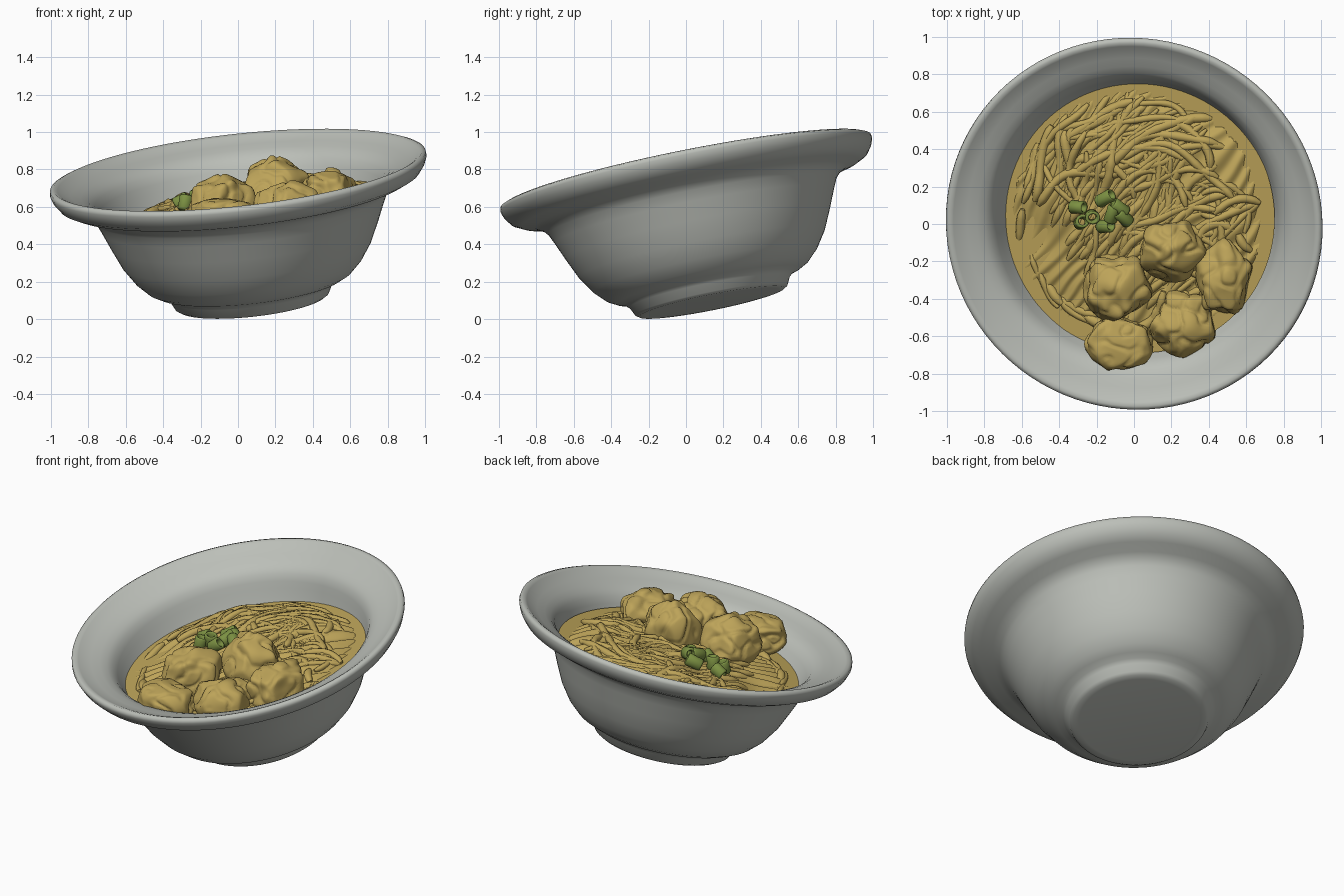
import bpy, bmesh, math, random
from mathutils import Vector, Matrix, noise

if "Cube" in bpy.data.objects:
    bpy.data.objects.remove(bpy.data.objects["Cube"])

random.seed(4)


def lean(loc, normal):
    rot = Vector((0, 0, 1)).rotation_difference(Vector(normal).normalized())
    return Matrix.Translation(loc) @ rot.to_matrix().to_4x4()


# the bowl leans toward the front left, the soup surface slightly differently
LEAN = lean((0, 0, 0.78), (-0.11, -0.2, 1))
FOOD = lean((.02, .045, .583), (-.165, -.145, 1))


def material(name, rgb):
    m = bpy.data.materials.new(name)
    m.diffuse_color = (*rgb, 1)
    m.use_nodes = True
    m.node_tree.nodes["Principled BSDF"].inputs["Base Color"].default_value = m.diffuse_color
    return m


GREY = material("grey ceramic", (0.50, 0.52, 0.48))
TAN = material("tan noodle", (0.51, 0.37, 0.10))
GREEN = material("onion green", (0.20, 0.28, 0.055))


def finish(name, bm, mat, matrix):
    bmesh.ops.recalc_face_normals(bm, faces=bm.faces)
    me = bpy.data.meshes.new(name)
    bm.to_mesh(me)
    bm.free()
    for p in me.polygons:
        p.use_smooth = True
    ob = bpy.data.objects.new(name, me)
    bpy.context.collection.objects.link(ob)
    me.materials.append(mat)
    ob.matrix_world = matrix
    return ob


def lathe(name, prof, mat, matrix, steps=96, closed=False):
    bm = bmesh.new()
    vs = [bm.verts.new((r, 0, z)) for r, z in prof]
    es = [bm.edges.new(p) for p in zip(vs, vs[1:])]
    if closed:
        es.append(bm.edges.new((vs[-1], vs[0])))
    bmesh.ops.spin(bm, geom=vs + es, cent=(0, 0, 0), axis=(0, 0, 1),
                   angle=math.tau, steps=steps, use_merge=True)
    bmesh.ops.remove_doubles(bm, verts=bm.verts, dist=1e-5)
    return finish(name, bm, mat, matrix)


# bowl: foot, outer wall, rolled lip, inner wall
lathe("bowl", [(0, -.71), (.36, -.71), (.395, -.708), (.415, -.695), (.437, -.65), (.46, -.63),
               (.50, -.617), (.55, -.59), (.61, -.53), (.67, -.44), (.72, -.33), (.76, -.235),
               (.785, -.18), (.81, -.15), (.85, -.128), (.92, -.11), (.97, -.085), (1.0, -.045),
               (1.013, -.01), (1.01, .01), (.99, .018), (.97, .008), (.95, -.006), (.90, -.026),
               (.85, -.045), (.81, -.066), (.78, -.095), (.76, -.135), (.745, -.175), (.725, -.22),
               (.675, -.34), (.58, -.48), (.4, -.58), (0, -.6)], GREY, LEAN)
lathe("soup", [(0, 0), (.4, 0), (.742, 0)], TAN, FOOD)


# noodle mound, a little higher at the back right
def mound(x, y):
    r = math.hypot(x, y * 1.02)
    h = (.07 + .04 * (x + y)) * max(0, 1 - (r / .69) ** 4)
    return h - .015 + .022 * noise.noise(Vector((x * 4, y * 4, 1)))


bm = bmesh.new()
bmesh.ops.create_grid(bm, x_segments=130, y_segments=130, size=.7)
for v in bm.verts:
    x, y = v.co.x, v.co.y
    warp = 12 * noise.noise(Vector((x * 2.5, y * 2.5, 0)))
    v.co.z = mound(x, y) + .009 * math.sin((x * .8 - y * .55) * 95 + warp)
bmesh.ops.delete(bm, geom=[v for v in bm.verts if v.co.xy.length > .68], context='VERTS')
finish("noodle_mound", bm, TAN, FOOD)

# noodle strands that follow the mound
cu = bpy.data.curves.new("noodle_strands", 'CURVE')
cu.dimensions = '3D'
cu.bevel_depth = .022
cu.bevel_resolution = 2
cu.use_fill_caps = True
cu.resolution_u = 2


def strand(x, y, ang, turn, length, lift):
    pts, step = [], .03
    lift -= .012
    for i in range(int(length / step)):
        if math.hypot(x, y) > .67:
            break
        bump = .022 * noise.noise(Vector((x * 5, y * 5, lift * 300)))
        pts.append((x, y, mound(x, y) + lift + bump))
        ang += turn * step + .2 * noise.noise(Vector((x * 5, y * 5, lift * 100)))
        x += step * math.cos(ang)
        y += step * math.sin(ang)
    if len(pts) < 5:
        return
    sp = cu.splines.new('NURBS')
    sp.points.add(len(pts) - 1)
    size = random.uniform(.65, 1.3)
    for i, (p, c) in enumerate(zip(sp.points, pts)):
        p.co = (*c, 1)
        p.radius = size * (.5 if i in (0, len(pts) - 1) else random.uniform(.85, 1.1))
    sp.use_endpoint_u = True
    sp.order_u = 4


# main sheaf sweeping from lower left to upper right
for i in range(105):
    t = random.uniform(-1, 1)
    strand(-.3 + .36 * t + random.uniform(-.06, .12), -.16 - .36 * t + random.uniform(-.12, .25),
           math.radians(random.uniform(48, 70)), random.uniform(-1.6, -.2),
           random.uniform(.4, .9), random.uniform(.0, .018))
# upper folds turning over to the right
for i in range(14):
    strand(random.uniform(-.35, .0), random.uniform(.2, .42), math.radians(random.uniform(35, 60)),
           random.uniform(-4.5, -2), random.uniform(.5, .8), random.uniform(.005, .02))
# loops on the right
for i in range(16):
    strand(random.uniform(.2, .6), random.uniform(-.1, .2), random.uniform(0, 6.28),
           random.choice((-1, 1)) * random.uniform(4, 9), random.uniform(.3, .6),
           random.uniform(.0, .02))
# loose ends around the left and front edge
for i in range(24):
    a = math.radians(random.uniform(165, 300))
    strand(.62 * math.cos(a), .62 * math.sin(a), a + random.uniform(1.2, 1.9),
           random.uniform(1, 4), random.uniform(.15, .4), random.uniform(.0, .02))
ob = bpy.data.objects.new("noodle_strands", cu)
bpy.context.collection.objects.link(ob)
cu.materials.append(TAN)
ob.matrix_world = FOOD


# lowest allowed height inside the bowl at radius r
def floor(r):
    if r < .72:
        return -.27
    return -.22 + 2.2 * (r - .72) if r < .78 else -.09 + .5 * (r - .78)


# crumpled chunks: rounded many-sided lumps, drawn in where they would pass the bowl wall
def chunk(name, x, y, z, size, seed, sides, spin, slant):
    rnd = random.Random(seed)
    dirs = [(Vector((0, 0, -1)), 1)]
    for i in range(sides):
        a = math.radians(spin) + math.tau * i / sides
        dirs.append((Vector((math.cos(a), math.sin(a), rnd.uniform(.0, slant))).normalized(),
                     rnd.uniform(.85, 1.0)))
    for i in range(3):
        a = spin + math.tau * (i + .4) / 3
        dirs.append((Vector((slant * math.cos(a), slant * math.sin(a), 1)).normalized(),
                     rnd.uniform(.82, .95)))
    bm = bmesh.new()
    bmesh.ops.create_icosphere(bm, subdivisions=5, radius=1)
    inv = LEAN.inverted()
    mid = inv @ Vector((x, y, z))
    for v in bm.verts:
        d = v.co.normalized()
        r = sum(max(0, n.dot(d) / k) ** 16 for n, k in dirs) ** (-1 / 16)
        q = d * 1.3 + Vector((seed * 7.3, 0, 0))
        r += .12 * noise.noise(q) - .09 * max(0, .2 - abs(noise.noise(q * 1.2))) / .2
        r = min(r, 1.12)
        p = inv @ Vector((x + d.x * r * size[0], y + d.y * r * size[1], z + d.z * r * size[2]))
        for k in range(40):
            if p.z >= floor(p.xy.length):
                break
            p = mid + (p - mid) * .96
        v.co = p
    finish(name, bm, TAN, LEAN)


chunk("chunk_left", -.09, -.34, .62, (.17, .175, .16), 1, 5, 20, .45)
chunk("chunk_peak", .205, -.14, .69, (.17, .155, .19), 9, 5, 30, .6)
chunk("chunk_right", .475, -.28, .665, (.155, .195, .145), 3, 5, 50, .5)
chunk("chunk_front_right", .275, -.52, .60, (.175, .175, .15), 4, 5, 10, .45)
chunk("chunk_front", -.08, -.635, .545, (.17, .145, .115), 6, 5, 0, .3)

# spring onion rings
ring = [(.022, -.03), (.032, -.036), (.04, -.028), (.038, 0), (.04, .028), (.032, .036),
        (.022, .03), (.02, 0)]
for i, (x, y, tilt, turn) in enumerate([(-.27, .02, 25, 40), (-.29, .10, 70, 0), (-.21, .05, 15, 0),
                                        (-.14, .0, 60, 10), (-.14, .15, 75, 30), (-.10, .07, 80, 70),
                                        (-.04, .05, 65, 130), (-.06, .10, 70, 140)]):
    x, y = x - .02, y - .045
    m = FOOD @ Matrix.Translation((x, y, mound(x, y) + .045 + .006 * (i % 3))) \
        @ Matrix.Rotation(math.radians(turn), 4, 'Z') \
        @ Matrix.Rotation(math.radians(tilt), 4, 'Y') @ Matrix.Diagonal((1, .9, 1.15 + .2 * (i > 3), 1))
    lathe("onion_ring_%d" % (i + 1), ring, GREEN, m, 20, True)
